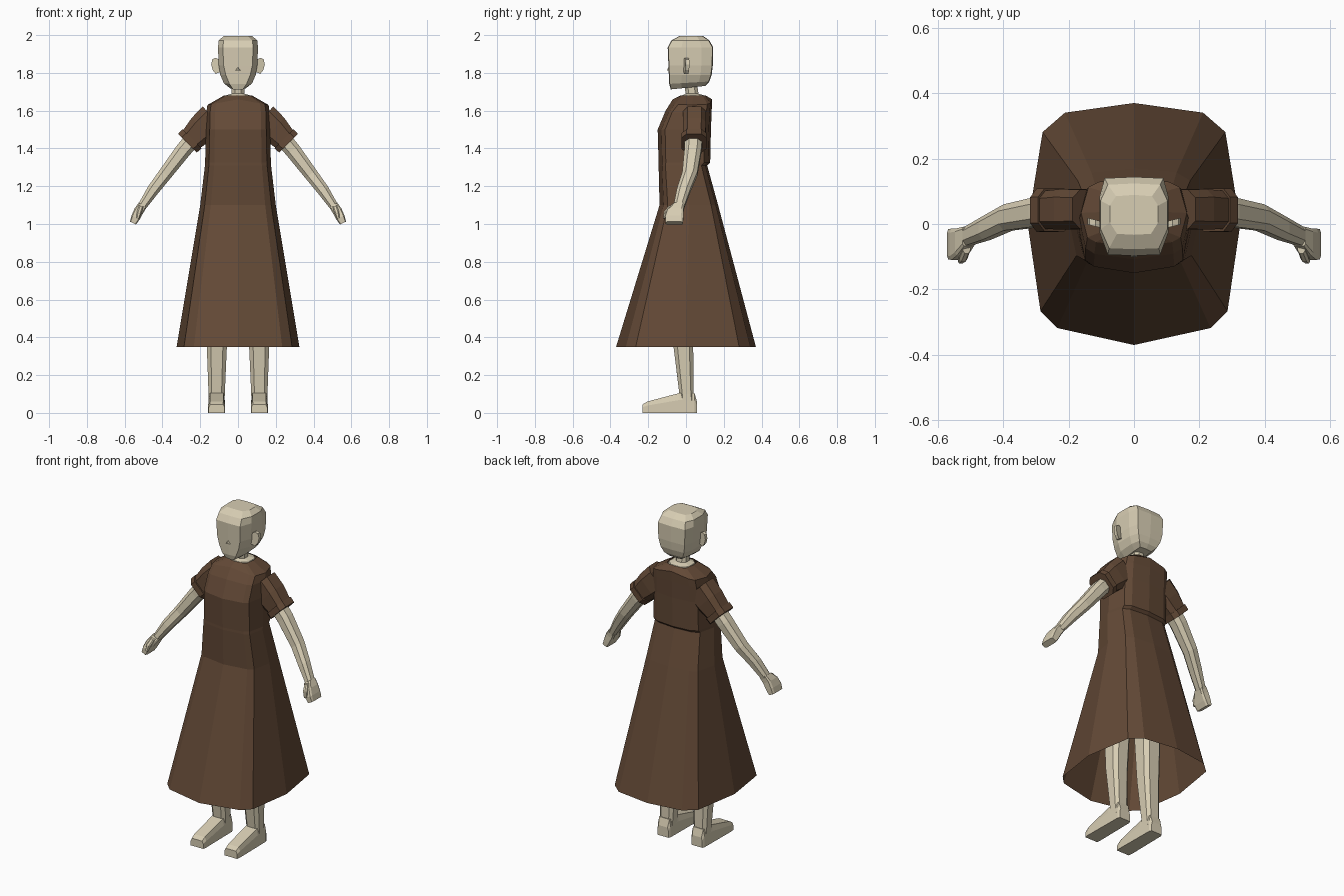
import bpy, bmesh
from mathutils import Vector


def material(name, rgb):
    m = bpy.data.materials.new(name)
    m.diffuse_color = (*rgb, 1)
    return m


SKIN = material("pale_skin", (0.68, 0.61, 0.45))
BROWN = material("brown_cloth", (0.125, 0.067, 0.037))


def loft(name, rings, mat, cap_start=True, cap_end=True, mirror=False):
    """Skin a list of equal-length point rings into a flat-shaded mesh."""
    bm = bmesh.new()
    vs = [[bm.verts.new(p) for p in r] for r in rings]
    n = len(vs[0])
    for a, b in zip(vs, vs[1:]):
        for i in range(n):
            j = (i + 1) % n
            bm.faces.new((a[i], a[j], b[j], b[i]))
    if cap_start:
        bm.faces.new(vs[0][::-1])
    if cap_end:
        bm.faces.new(vs[-1])
    bmesh.ops.recalc_face_normals(bm, faces=bm.faces)
    if not cap_start and not cap_end:
        # open shells: make sure normals point away from the middle
        bm.normal_update()
        mid = sum((v.co for v in bm.verts), Vector()) / len(bm.verts)
        if sum((f.calc_center_median() - mid).dot(f.normal) for f in bm.faces) < 0:
            bmesh.ops.reverse_faces(bm, faces=bm.faces)
    me = bpy.data.meshes.new(name)
    bm.to_mesh(me)
    bm.free()
    me.materials.append(mat)
    ob = bpy.data.objects.new(name, me)
    bpy.context.collection.objects.link(ob)
    if mirror:
        ob.modifiers.new("mirror", "MIRROR").use_axis[0] = True
    return ob


def limb(name, sections, mat, cut=0.5, **kw):
    """Chamfered-box loft; each section is centre x, y, z, half width, half depth."""
    c = [Vector(s[:3]) for s in sections]
    oct_ = [(1, -cut), (1, cut), (cut, 1), (-cut, 1),
            (-1, cut), (-1, -cut), (-cut, -1), (cut, -1)]
    rings = []
    for i, s in enumerate(sections):
        axis = c[min(i + 1, len(c) - 1)] - c[max(i - 1, 0)]
        u = axis.cross(Vector((0, 1, 0))).normalized()
        v = Vector((0, 1, 0))
        rings.append([c[i] + u * a * s[3] + v * b * s[4] for a, b in oct_])
    return loft(name, rings, mat, mirror=True, **kw)


def body_ring(z, w, front, back, drop=0.0):
    """Twelve-sided garment ring; the sides sit lower by drop."""
    half = [(0.72, -0.86), (0.88, -0.72), (1, 0), (0.86, 0.76), (0.65, 0.92)]
    full = [(0, -1)] + half + [(0, 1)] + [(-x, y) for x, y in reversed(half)]
    c, h = (front + back) / 2, (back - front) / 2
    return [(x * w, c + y * h, z - drop * abs(x)) for x, y in full]


# Dress, open at the hem
dress = [body_ring(*r) for r in [
    (0.35, 0.325, -0.37, 0.37), (1.10, 0.200, -0.14, 0.17),
    (1.31, 0.175, -0.145, 0.112), (1.325, 0.174, -0.145, 0.128),
    (1.50, 0.170, -0.150, 0.132), (1.60, 0.168, -0.108, 0.136, 0.01),
    (1.66, 0.162, -0.070, 0.138, 0.03), (1.68, 0.075, -0.030, 0.105)]]
loft("dress", dress, BROWN, cap_start=False, cap_end=False)

# Sleeves with turned-up cuffs
limb("sleeve", [(0.13, 0.045, 1.56, 0.085, 0.06), (0.19, 0.045, 1.505, 0.079, 0.062),
                (0.25, 0.043, 1.445, 0.064, 0.058)], BROWN, cut=0.6)
limb("cuff", [(0.243, 0.043, 1.452, 0.071, 0.066),
              (0.268, 0.042, 1.427, 0.070, 0.066)], BROWN, cut=0.6)

# Bare arms
limb("arm", [(0.23, 0.04, 1.46, 0.043, 0.046), (0.29, 0.037, 1.39, 0.042, 0.045),
             (0.385, 0.02, 1.265, 0.036, 0.040), (0.45, -0.012, 1.18, 0.032, 0.036),
             (0.51, -0.038, 1.09, 0.023, 0.029)], SKIN)

# Hands and thumbs
limb("hand", [(0.505, -0.038, 1.10, 0.024, 0.030), (0.525, -0.055, 1.07, 0.026, 0.042),
              (0.542, -0.062, 1.035, 0.024, 0.048), (0.556, -0.062, 1.005, 0.018, 0.046)],
     SKIN, cut=0.75)
limb("thumb", [(0.512, -0.072, 1.095, 0.012, 0.018), (0.522, -0.098, 1.065, 0.013, 0.018),
               (0.530, -0.108, 1.030, 0.009, 0.013)], SKIN)

# Legs
limb("leg", [(0.105, -0.01, 1.0, 0.075, 0.08), (0.108, -0.015, 0.60, 0.060, 0.062),
             (0.112, -0.014, 0.35, 0.053, 0.052), (0.113, 0.003, 0.10, 0.043, 0.038),
             (0.113, 0.010, 0.03, 0.042, 0.042)], SKIN, cut=0.6)

# Feet: rings from heel to toe, narrower on top
foot = []
for y, top, hw, tw in [(0.058, 0.06, 0.036, 0.030), (0.045, 0.105, 0.042, 0.034),
                       (-0.035, 0.105, 0.043, 0.036), (-0.205, 0.060, 0.045, 0.035),
                       (-0.230, 0.045, 0.042, 0.034)]:
    foot.append([(0.113 + x, y, z) for x, z in
                 [(-hw, 0), (hw, 0), (hw, top * 0.65), (tw, top), (-tw, top), (-hw, top * 0.65)]])
loft("foot", foot, SKIN, mirror=True)


def head_ring(front_w, w, back_w, front, back, z, tilt=0.0):
    """Ten-sided head ring that rises toward the back by tilt."""
    half = [(front_w, front), (w, front + 0.3 * (back - front)),
            (w, front + 0.75 * (back - front)), (back_w, back)]
    mid = (front + back) / 2
    ring = half[:2] + half[2:] + [(0, back + 0.004)]
    ring += [(-x, y) for x, y in reversed(half)] + [(0, front - 0.003)]
    return [(x, y, z + tilt * (y - mid)) for x, y in ring]


# Head with flat face and tapered chin
loft("head", [head_ring(*r) for r in [
    (0.026, 0.042, 0.040, -0.078, 0.100, 1.722, 0.10),
    (0.045, 0.075, 0.062, -0.086, 0.120, 1.748, 0.06),
    (0.065, 0.094, 0.078, -0.088, 0.132, 1.790),
    (0.076, 0.102, 0.088, -0.090, 0.138, 1.840),
    (0.080, 0.106, 0.090, -0.094, 0.140, 1.935),
    (0.076, 0.102, 0.080, -0.074, 0.120, 1.972),
    (0.052, 0.074, 0.055, -0.030, 0.085, 1.996)]], SKIN)

# Neck and the skin inside the neckline
limb_rings = []
for z, rx, cy, ry in [(1.655, 0.075, 0.038, 0.066), (1.68, 0.066, 0.038, 0.060),
                      (1.69, 0.034, 0.032, 0.034), (1.75, 0.033, 0.024, 0.034)]:
    limb_rings.append([(rx * x, cy + ry * y, z) for x, y in
                       [(1, -.5), (1, .5), (.5, 1), (-.5, 1), (-1, .5), (-1, -.5), (-.5, -1), (.5, -1)]])
loft("neck", limb_rings, SKIN)

# Ears: outline extruded front to back
outline = [(0.092, 1.805), (0.118, 1.795), (0.134, 1.815), (0.142, 1.845),
           (0.136, 1.872), (0.118, 1.880), (0.092, 1.865)]
loft("ear", [[(x, y + 0.25 * (x - 0.1), z) for x, z in outline] for y in (-0.012, 0.008)],
     SKIN, mirror=True)

# Small nose
loft("nose", [[(-0.016, -0.088, 1.812), (0.016, -0.088, 1.812), (0, -0.088, 1.835)],
              [(-0.008, -0.101, 1.813), (0.008, -0.101, 1.813), (0, -0.098, 1.822)]], SKIN)
